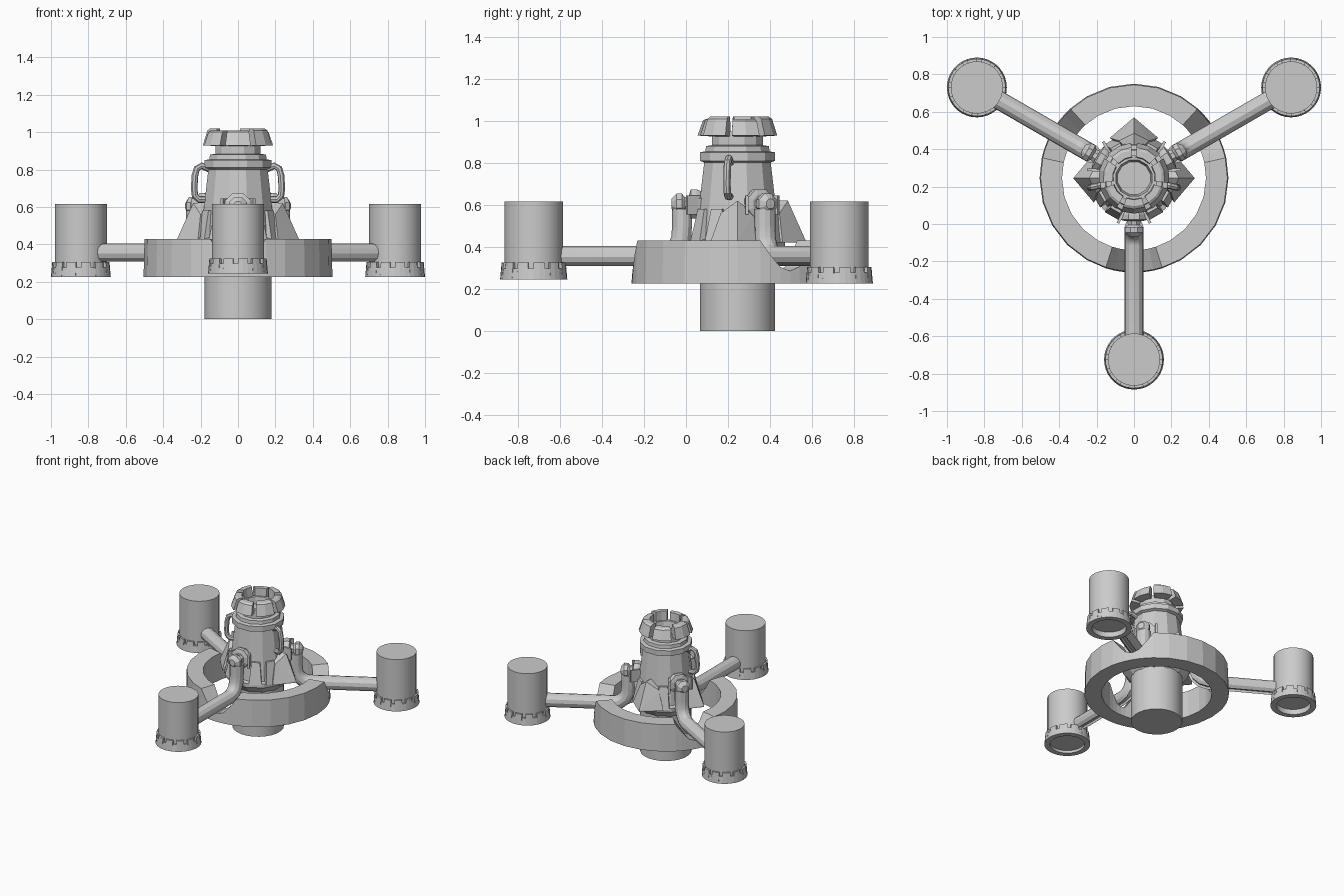
import bpy, bmesh
from math import sin, cos, pi, radians
from mathutils import Matrix, Vector

if "Cube" in bpy.data.objects:
    bpy.data.objects.remove(bpy.data.objects["Cube"])

CENTRE = Vector((0, 0.245, 0))
ARMS = (-90, 30, 150)


def finish(name, bm, angle=0, smooth=False):
    """Place a part, built around the tower axis, at an azimuth."""
    bmesh.ops.remove_doubles(bm, verts=bm.verts, dist=1e-5)
    bmesh.ops.recalc_face_normals(bm, faces=bm.faces)
    me = bpy.data.meshes.new(name)
    bm.to_mesh(me)
    bm.free()
    ob = bpy.data.objects.new(name, me)
    bpy.context.collection.objects.link(ob)
    ob.matrix_world = Matrix.Translation(CENTRE) @ Matrix.Rotation(radians(angle), 4, 'Z')
    if smooth:
        for o in bpy.context.selected_objects:
            o.select_set(False)
        bpy.context.view_layer.objects.active = ob
        ob.select_set(True)
        bpy.ops.object.shade_smooth_by_angle(angle=radians(30))
    return ob


def skin(bm, loops, closed=False, caps=True):
    """Join loops of points with quads."""
    vs = [[bm.verts.new(p) for p in lp] for lp in loops]
    n = len(vs[0])
    for k in range(len(vs) if closed else len(vs) - 1):
        a, b = vs[k], vs[(k + 1) % len(vs)]
        for i in range(n):
            bm.faces.new((a[i], a[(i + 1) % n], b[(i + 1) % n], b[i]))
    if caps and not closed:
        bm.faces.new(vs[0])
        bm.faces.new(vs[-1])


def lathe(name, profile, n, mat=Matrix(), angle=0, smooth=False):
    bm = bmesh.new()
    skin(bm, [[mat @ Vector((r * cos(2 * pi * (i + .5) / n), r * sin(2 * pi * (i + .5) / n), z))
               for i in range(n)] for r, z in profile])
    return finish(name, bm, angle, smooth)


def wall(name, steps, r_in, r_out, z0, centre=0, angle=0, flare=0):
    """Ring wall whose top height follows (degrees, height) steps."""
    bm = bmesh.new()
    loops = []
    for deg, top in steps:
        c, s = cos(radians(deg)), sin(radians(deg))
        loops.append([(centre + r * c, r * s, z) for r, z in
                      ((r_in, z0), (r_out + flare, z0), (r_out, top), (r_in, top))])
    skin(bm, loops, closed=True)
    return finish(name, bm, angle)


def tube(name, path, profile, angle=0):
    """Sweep a profile along a path of (radius, height) points."""
    bm = bmesh.new()
    pts = [Vector((r, 0, z)) for r, z in path]
    side = Vector((0, 1, 0))
    loops = []
    for i, p in enumerate(pts):
        t = (pts[min(i + 1, len(pts) - 1)] - pts[max(i - 1, 0)]).normalized()
        up = t.cross(side)
        loops.append([p + side * u + up * v for u, v in profile])
    skin(bm, loops)
    return finish(name, bm, angle, True)


# Central foot and tower body
lathe("foot", [(.18, 0), (.18, .43)], 24, smooth=True)
lathe("plinth", [(.18, .34), (.235, .40), (.235, .43), (.2, .44)], 12)
lathe("tower_body", [(.21, .42), (.163, .81)], 12)
lathe("tower_band", [(.16, .80), (.185, .81), (.185, .85), (.158, .855), (.155, .88), (.12, .885)], 12)
lathe("tower_neck", [(.125, .86), (.125, .95), (.1, .95), (.09, .9)], 12)

# Crown of flared blocks
for k in range(7):
    bm = bmesh.new()
    top = 1.02 if k % 2 else 1.01
    skin(bm, [[(r * cos(radians(d)), r * sin(radians(d)), z) for r, z in
               ((.11, .925), (.19, .93), (.165, top - .01), (.15, top), (.115, top))]
              for d in (-21, 0, 21)])
    finish("crown_block", bm, k * 360 / 7 - 90)

# Vertical ribs on the tower between the arms
for a in (-60, -30, 60, 120, 210, 240):
    bm = bmesh.new()
    bmesh.ops.create_cube(bm, size=1)
    for v in bm.verts:
        up = v.co.z > 0
        r = (.2 if up else .235) if v.co.x > 0 else .15
        v.co = (r, v.co.y * (.06 if up else .09), .58 if up else .42)
    finish("tower_rib", bm, a)

# Pointed buttresses left, right and back
for a in (0, 90, 180):
    bm = bmesh.new()
    for p in ((.325, 0, .43), (.325, 0, .42), (.24, 0, .62), (.12, 0, .62), (.12, 0, .42)):
        bm.verts.new(p)
    for s in (-1, 1):
        for p in ((.215, .13, .42), (.2, .08, .56)):
            bm.verts.new((p[0], s * p[1], p[2]))
    bmesh.ops.convex_hull(bm, input=bm.verts)
    finish("buttress", bm, a)

# Side handles
round8 = [(.018 * cos(i * pi / 4), .018 * sin(i * pi / 4)) for i in range(8)]
for a in (-12, 192):
    tube("handle", [(.15, .80), (.2, .82), (.225, .805), (.235, .77), (.24, .7),
                    (.235, .66), (.215, .64), (.16, .64)], round8, a)

# Outer ring, dipping beneath each arm
dip = [(-45, .43), (-30, .43), (-17.5, .43), (-12, .365), (-6, .305), (0, .285),
       (6, .305), (12, .365), (17.5, .43), (30, .43), (45, .43), (60, .43)]
wall("outer_ring", [(a + d, h) for a in ARMS for d, h in dip], .385, .5, .225, flare=.005)

# Pipe section with a narrow groove along the top
pipe = [(.05 * cos(radians(d)), .05 * sin(radians(d))) for d in range(115, 426, 31)]
pipe += [(.014, .03), (-.014, .03)]

# Three arms with pods
for a in ARMS:
    tube("arm_pipe", [(.9, .355), (.36, .355), (.32, .365), (.285, .395), (.265, .44), (.262, .5),
                      (.262, .58)], [(u, v) for u, v in pipe], a)
    out = Matrix.Translation((0, 0, .605)) @ Matrix.Rotation(pi / 2, 4, 'Y')
    lathe("pipe_flange", [(.05, .14), (.075, .195), (.075, .222), (.05, .23)], 8, out, a)
    lathe("pipe_elbow", [(.04, .22), (.035, .25), (.052, .265), (.052, .29), (.025, .315)], 8, out, a)
    for s in (-1, 1):
        bm = bmesh.new()
        bmesh.ops.create_cube(bm, size=1, matrix=Matrix.Translation((.21, s * .07, .6))
                              @ Matrix.Rotation(s * .5, 4, 'Z') @ Matrix.Diagonal((.07, .015, .09, 1)))
        finish("flange_bracket", bm, a)
    R = .97
    lathe("pod", [(.14, .265), (.14, .615)], 24, Matrix.Translation((R, 0, 0)), a, True)
    lift = .02 if a == -90 else 0
    teeth = []
    for k in range(12):
        d = k * 30
        teeth += [(d, .305 + lift), (d + 10, .305 + lift), (d + 20, .305 + lift),
                  (d + 20.05, .277 + lift), (d + 29.95, .277 + lift)]
    wall("pod_collar", teeth, .12, .153, .225 + lift, R, a, .007)
